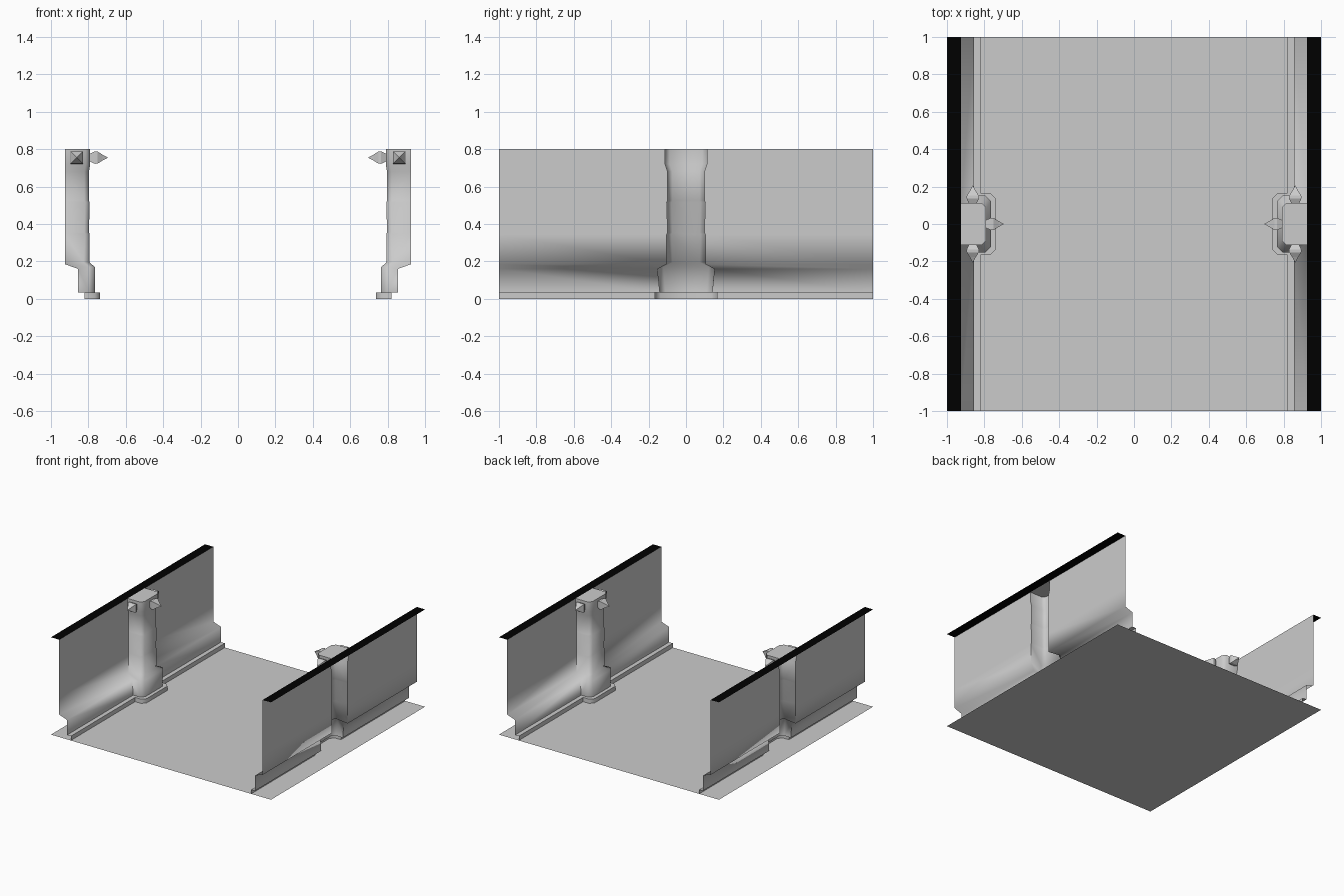
import bpy, bmesh
from mathutils import Vector

if "Cube" in bpy.data.objects:
    bpy.data.objects.remove(bpy.data.objects["Cube"])


def make(name, verts, faces, mirror=True, smooth=None, color=None):
    mesh = bpy.data.meshes.new(name)
    mesh.from_pydata(verts, [], faces)
    mesh.update()
    ob = bpy.data.objects.new(name, mesh)
    bpy.context.collection.objects.link(ob)
    if smooth:
        bpy.ops.object.select_all(action='DESELECT')
        ob.select_set(True)
        bpy.context.view_layer.objects.active = ob
        bpy.ops.object.shade_smooth_by_angle(angle=smooth)
    if color:
        mat = bpy.data.materials.new(name)
        mat.diffuse_color = color
        mat.use_nodes = True
        mat.node_tree.nodes["Principled BSDF"].inputs["Base Color"].default_value = mat.diffuse_color
        mesh.materials.append(mat)
    if mirror:
        ob.modifiers.new("mirror", 'MIRROR').use_mirror_merge = False
    return ob


# floor slab
make("floor", [(-1, -1, 0), (1, -1, 0), (1, 1, 0), (-1, 1, 0)], [(0, 1, 2, 3)], mirror=False)

# wall sheet with hollow pillar: wall x, wall z, pillar half width, pillar front x, pillar z, chamfer
rows = [
    (.925, .80, .112, .79, .80, .025),
    (.925, .72, .112, .79, .72, .025),
    (.925, .68, .098, .797, .68, .025),
    (.925, .525, .098, .797, .525, .025),
    (.925, .515, .103, .793, .515, .025),
    (.925, .355, .098, .797, .355, .025),
    (.925, .345, .103, .793, .345, .025),
    (.925, .185, .103, .795, .195, .03),
    (.855, .16, .152, .765, .17, .03),
    (.855, .035, .14, .765, .035, .03),
    (.82, .035, .165, .737, .035, .03),
    (.82, 0, .165, .737, 0, .03),
]
verts = []
for xb, zb, w, xf, zf, c in rows:
    half = [(xb, 1, zb), (xb, w, zb), (xf + c, w, zf), (xf, w - c, zf)]
    verts += [(x, -y, z) for x, y, z in half] + half[::-1]
n = 8
faces = [(r * n + c, r * n + c + 1, (r + 1) * n + c + 1, (r + 1) * n + c)
         for r in range(len(rows) - 1) for c in range(n - 1)]
faces.append(tuple(range(6, 0, -1)))  # pillar cap
make("wall_and_pillar", verts, faces, smooth=1.3)

# black strip on top of each wall
make("wall_top", [(.925, -1, .8), (1, -1, .8), (1, 1, .8), (.925, 1, .8)],
     [(0, 1, 2, 3)], color=(0, 0, 0, 1))


# square stud with a pointed tip
def spike(name, base, direction):
    d, base, up = Vector(direction), Vector(base), Vector((0, 0, 1))
    side = up.cross(d)
    profile = [(0, .022), (.025, .033), (.04, .032), (.065, .016)]
    v = [base + d * t + side * (r * a) + up * (r * b) for t, r in profile
         for a, b in ((-1, -1), (1, -1), (1, 1), (-1, 1))]
    tip = len(v)
    v.append(base + d * .095)
    f = [(r * 4 + i, r * 4 + (i + 1) % 4, r * 4 + 4 + (i + 1) % 4, r * 4 + 4 + i)
         for r in range(3) for i in range(4)]
    f += [(12 + i, 12 + (i + 1) % 4, tip) for i in range(4)]
    make(name, v, f)


spike("inner_spike", (.79, 0, .755), (-1, 0, 0))
spike("front_spike", (.862, -.112, .755), (0, -1, 0))
spike("back_spike", (.862, .112, .755), (0, 1, 0))
